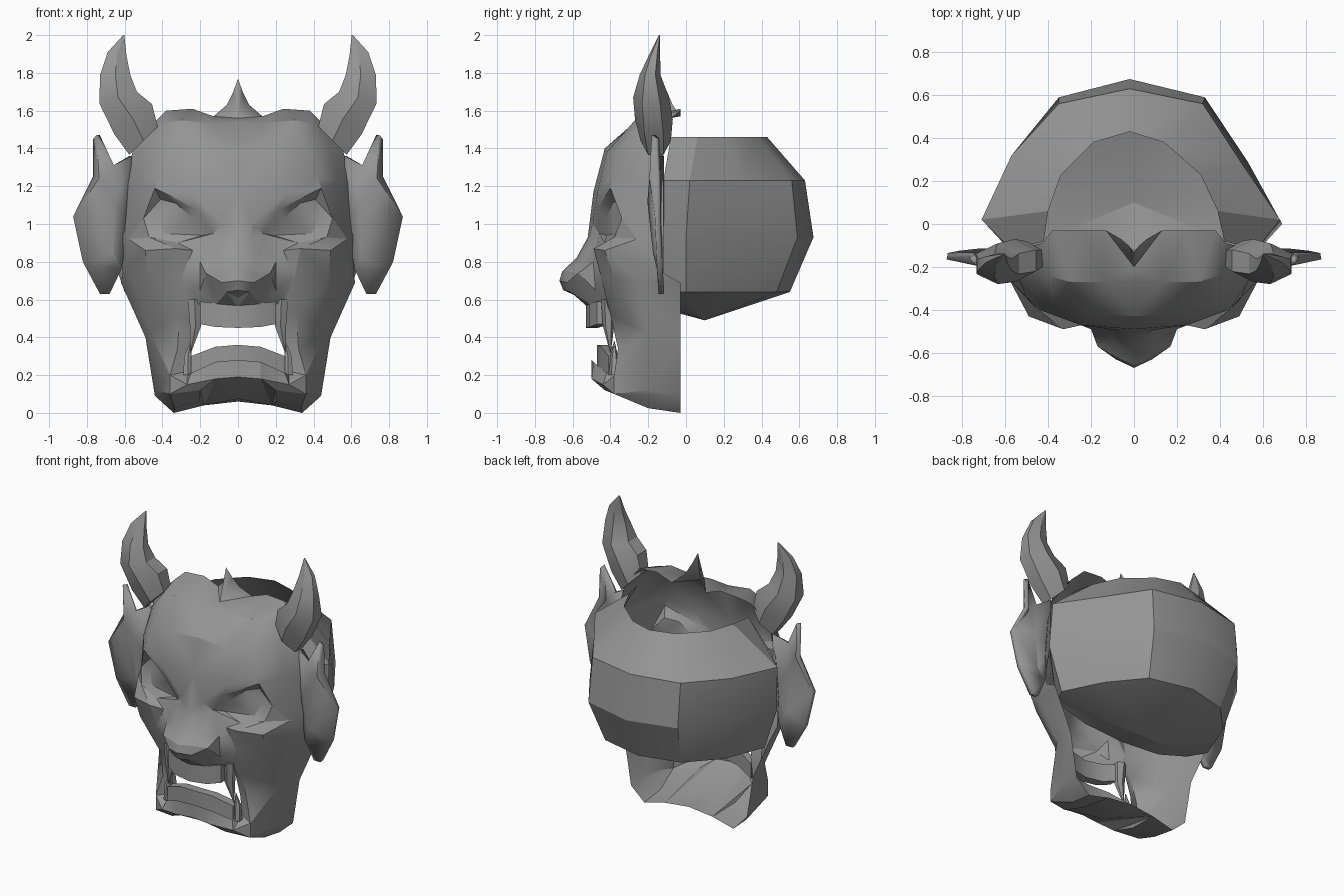
import bpy
import bmesh
import math
from mathutils import Vector
from mathutils.geometry import delaunay_2d_cdt

if "Cube" in bpy.data.objects:
    bpy.data.objects.remove(bpy.data.objects["Cube"], do_unlink=True)

GREY = (0.3, 0.3, 0.3, 1)
material = bpy.data.materials.new("plain_grey")
material.use_nodes = True
material.diffuse_color = GREY
material.node_tree.nodes["Principled BSDF"].inputs["Base Color"].default_value = GREY


def finish(name, bm, thickness=0.0, mirrored=True):
    """Turn a bmesh into an object, mirrored across x = 0 if it is a half."""
    mesh = bpy.data.meshes.new(name)
    bm.to_mesh(mesh)
    bm.free()
    mesh.materials.append(material)
    obj = bpy.data.objects.new(name, mesh)
    bpy.context.collection.objects.link(obj)
    obj.select_set(True)
    bpy.context.view_layer.objects.active = obj
    if thickness:
        solid = obj.modifiers.new("thickness", 'SOLIDIFY')
        solid.thickness = thickness
        solid.offset = 0
    if mirrored:
        mirror = obj.modifiers.new("mirror", 'MIRROR')
        mirror.merge_threshold = 0.001
    return obj


def sheet(name, outline, creases, thickness=0.0):
    """Facet the area inside an outline, following crease lines, seen from the front."""
    points, edges = [], []

    def index(point):
        if point not in points:
            points.append(point)
        return points.index(point)

    for line in [outline + outline[:1]] + creases:
        ids = [index(p) for p in line]
        edges.extend((a, b) for a, b in zip(ids, ids[1:]) if a != b)
    flat = [Vector((p[0], p[2])) for p in points]
    verts, _, faces, origins, _, _ = delaunay_2d_cdt(flat, edges, [], 1, 0.0001)
    bm = bmesh.new()
    made = []
    for v, origin in zip(verts, origins):
        nearest = min(range(len(flat)), key=lambda i: (flat[i] - v).length)
        source = points[origin[0] if origin else nearest]
        made.append(bm.verts.new((v.x, source[1], v.y)))
    for face in faces:
        bm.faces.new([made[i] for i in face])
    return finish(name, bm, thickness)


def loft(name, rows, closed=False, caps=False, mirrored=True):
    """Skin equal-length rows of points."""
    bm = bmesh.new()
    made = [[bm.verts.new(p) for p in row] for row in rows]
    count = len(rows[0])
    for low, high in zip(made, made[1:]):
        for i in range(count if closed else count - 1):
            j = (i + 1) % count
            bm.faces.new((low[i], low[j], high[j], high[i]))
    if caps:
        bm.faces.new(made[0])
        bm.faces.new(made[-1])
    bmesh.ops.remove_doubles(bm, verts=bm.verts, dist=0.0005)
    bmesh.ops.recalc_face_normals(bm, faces=bm.faces)
    return finish(name, bm, mirrored=mirrored)


def spike(name, stations, sides=6):
    """Tapering horn or fang: each station is centre, x radius, y radius, tilt."""
    rows = []
    for (x, y, z), rx, ry, tilt in stations:
        ring = []
        for k in range(sides):
            a = math.tau * (k + 0.5) / sides
            dx = rx * math.cos(a) * 1.15
            ring.append((x + dx, y + ry * math.sin(a), z - tilt * dx))
        rows.append(ring)
    return loft(name, rows, closed=True, caps=True)


def tooth_band(name, stations, depth):
    """Curved row of teeth: each station is x, front y, bottom z, top z."""
    rows = [[(x, y, low), (x, y, high), (x, y + depth, high), (x, y + depth, low)]
            for x, y, low, high in stations]
    obj = loft(name, rows, closed=True)
    bm = bmesh.new()
    bm.from_mesh(obj.data)
    end = [e for e in bm.edges if e.is_boundary and min(v.co.x for v in e.verts) > 0.1]
    bmesh.ops.holes_fill(bm, edges=end)
    bm.to_mesh(obj.data)
    bm.free()


for other in bpy.context.scene.objects:
    other.select_set(False)

# Face: half outline running down the side, round the jaw and open mouth, up the nose
crown = [(0, -.13, 1.77), (.025, -.1, 1.7), (.06, -.07, 1.63), (.13, -.03, 1.57),
         (.24, -.03, 1.61), (.38, -.03, 1.6), (.43, -.09, 1.55)]
side = [(.55, -.12, 1.42), (.6, -.12, 1.2), (.62, -.12, .95), (.61, -.12, .74)]
jaw = [(.62, -.03, .69), (.49, -.03, .4), (.44, -.03, .09), (.34, -.03, 0),
       (.18, -.03, .04), (0, -.03, .06)]
lower_lip = [(0, -.3, .075), (0, -.5, .19), (0, -.5, .28), (.12, -.49, .27),
             (.25, -.42, .21)]
mouth_rim = [(.27, -.34, .22), (.255, -.34, .35), (.24, -.37, .5), (.24, -.42, .58)]
upper_lip = [(.12, -.5, .57), (0, -.52, .56)]
nose = [(0, -.56, .61), (0, -.65, .65), (0, -.67, .7), (0, -.655, .75), (0, -.58, .82),
        (0, -.52, .93)]
forehead = [(0, -.49, 1.17), (0, -.43, 1.4), (0, -.27, 1.54), (0, -.2, 1.56)]

# Face: crease lines inside the outline
socket = [(.13, -.46, .95), (.22, -.47, 1.08), (.44, -.4, 1.19), (.5, -.34, 1.03),
          (.47, -.38, .93), (.32, -.43, .9)]
eyeball = [(.19, -.42, .94), (.24, -.42, 1.03), (.33, -.39, 1.11), (.41, -.35, 1.13),
           (.43, -.34, 1.03), (.39, -.38, .95)]
brow = [(.08, -.495, 1.0), (.25, -.47, 1.16), (.42, -.395, 1.25), (.53, -.27, 1.22)]
hairline = [(.13, -.03, 1.57), (.13, -.27, 1.53), (.3, -.27, 1.55), (.4, -.24, 1.53)]
temple = [(.2, -.42, 1.38), (.37, -.37, 1.38), (.48, -.24, 1.42)]
cheekbone = [(.24, -.47, .86), (.33, -.49, .87), (.49, -.43, .86), (.58, -.26, .92)]
cheek_base = [(.3, -.45, .72), (.48, -.38, .71), (.56, -.26, .7), (.62, -.03, .69)]
mouth_ridge = [(.24, -.47, .86), (.3, -.45, .72), (.31, -.4, .52), (.32, -.36, .34),
               (.36, -.38, .2)]
jaw_crease = [(.56, -.26, .7), (.46, -.2, .42), (.42, -.2, .12)]
chin = [(.42, -.2, .12), (.36, -.38, .1), (.2, -.43, .12)]
under_chin = [(.335, -.2, .025), (.2, -.25, .06)]
lip_fold = [(0, -.5, .19), (.12, -.5, .18), (.27, -.44, .15), (.36, -.38, .2)]
nose_wing = [(.07, -.51, .93), (.1, -.55, .8), (.17, -.57, .74), (.13, -.55, .65)]
nose_ball = [(.06, -.63, .75), (.085, -.63, .69), (.06, -.61, .64)]
lip_top = [(.2, -.49, .8), (.2, -.48, .65)]

sheet("demon_face",
      crown + side + jaw + lower_lip + mouth_rim + upper_lip + nose + forehead,
      [socket + socket[:1], eyeball + eyeball[:1], brow, hairline, temple, cheekbone,
       cheek_base, mouth_ridge, jaw_crease, chin, under_chin, lip_fold, nose_wing,
       nose_ball, lip_top])

# Ears
sheet("ears",
      [(.74, -.17, 1.47), (.755, -.15, 1.45), (.755, -.14, 1.25), (.87, -.15, 1.04),
       (.82, -.14, .8), (.73, -.13, .63), (.68, -.13, .63), (.62, -.14, .76),
       (.58, -.13, 1.0), (.57, -.13, 1.36), (.66, -.17, 1.31)],
      [[(.57, -.13, 1.36), (.65, -.19, 1.12), (.66, -.16, .85)],
       [(.74, -.17, 1.47), (.73, -.18, 1.24), (.65, -.19, 1.12)]], 0.03)

# Horns
spike("horns", [
    ((.5, -.16, 1.44), .075, .08, 1.0),
    ((.555, -.17, 1.555), .1, .1, .8),
    ((.635, -.185, 1.67), .1, .095, .3),
    ((.65, -.19, 1.79), .08, .055, 0),
    ((.64, -.165, 1.9), .05, .028, -.2),
    ((.605, -.14, 2.0), .003, .003, 0)])

# Teeth and fangs
tooth_band("upper_teeth", [(0, -.53, .45, .57), (.12, -.51, .455, .58),
                           (.2, -.47, .47, .59)], 0.06)
tooth_band("lower_teeth", [(0, -.47, .25, .36), (.12, -.45, .24, .35),
                           (.25, -.41, .2, .3)], 0.06)
spike("upper_fangs", [((.23, -.41, .6), .035, .04, 0), ((.225, -.41, .46), .03, .03, 0),
                      ((.25, -.4, .32), .002, .002, 0)])
spike("lower_fangs", [((.265, -.38, .2), .025, .03, 0), ((.265, -.38, .3), .02, .02, 0),
                      ((.25, -.38, .38), .002, .002, 0)])

# Head band behind the face: slightly uneven, open on top, closed underneath
apex = (0, .1, .49)
bands = [
    (1.46, [(-.42, -.08), (-.4, .06), (-.34, .23), (-.19, .38), (-.02, .43),
            (.14, .38), (.31, .23), (.39, .06), (.42, -.08)]),
    (1.23, [(-.57, -.12), (-.71, .02), (-.57, .32), (-.35, .56), (-.02, .63),
            (.32, .56), (.51, .27), (.68, .02), (.57, -.12)]),
    (.93, [(-.58, -.12), (-.7, .01), (-.57, .32), (-.35, .59), (-.02, .675),
           (.33, .59), (.53, .29), (.69, 0), (.58, -.12)]),
    (.64, [(-.53, -.12), (-.6, 0), (-.49, .28), (-.3, .48), (-.02, .55),
           (.28, .48), (.46, .26), (.59, 0), (.53, -.12)])]
rows = [[(x, y, z) for x, y in ring] for z, ring in bands]
loft("head_band", rows + [[apex] * len(rows[0])], mirrored=False)
loft("head_band_floor", [[(0, -.12, .55), (.3, -.12, .57), rows[-1][-1]], [apex] * 3])

# Soft shading within each facet group, crisp along the strong creases
bpy.ops.object.shade_smooth_by_angle(angle=math.radians(28))
